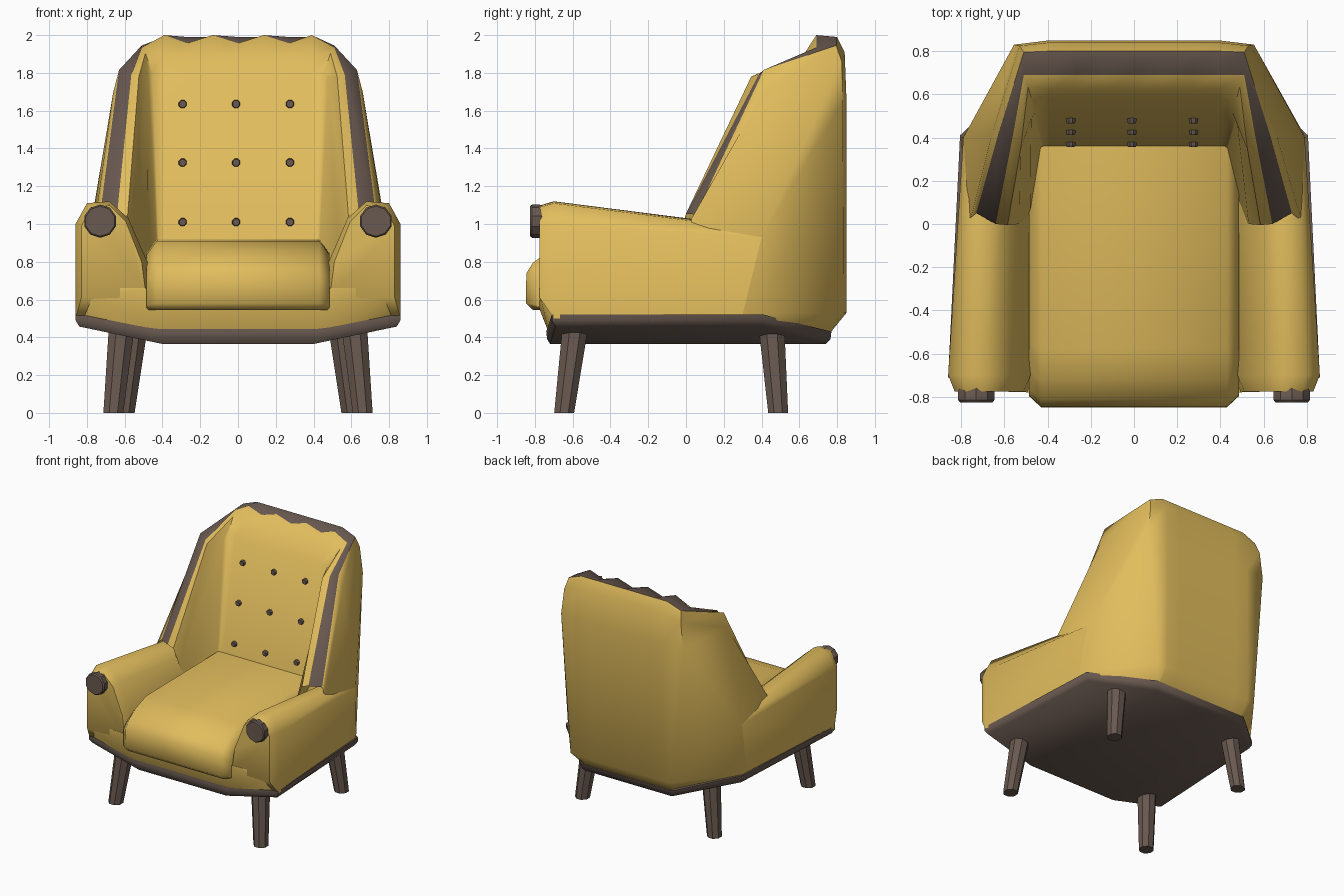
import bpy, bmesh, math
from mathutils import Vector

if "Cube" in bpy.data.objects:
    bpy.data.objects.remove(bpy.data.objects["Cube"])


def material(name, rgb):
    m = bpy.data.materials.new(name)
    m.diffuse_color = (*rgb, 1)
    m.use_nodes = True
    m.node_tree.nodes["Principled BSDF"].inputs["Base Color"].default_value = m.diffuse_color
    return m


MUSTARD = material("mustard fabric", (0.76, 0.51, 0.11))
BROWN = material("dark brown wood", (0.14, 0.10, 0.08))


def finish(name, bm, mats, angle=45, recalc=True):
    if recalc:
        bmesh.ops.recalc_face_normals(bm, faces=bm.faces)
    me = bpy.data.meshes.new(name)
    bm.to_mesh(me)
    bm.free()
    for m in mats:
        me.materials.append(m)
    ob = bpy.data.objects.new(name, me)
    bpy.context.collection.objects.link(ob)
    bpy.ops.object.select_all(action='DESELECT')
    ob.select_set(True)
    bpy.context.view_layer.objects.active = ob
    bpy.ops.object.shade_smooth_by_angle(angle=math.radians(angle))
    return ob


def loft(name, stations, mats, solid=True, accent_row=None, angle=45):
    """Skin between cross-sections; solid ones are wrapped and capped."""
    bm = bmesh.new()
    rows = [[bm.verts.new(p) for p in s] for s in stations]
    n = len(rows[0])
    for a, b in zip(rows, rows[1:]):
        for j in range(n if solid else n - 1):
            k = (j + 1) % n
            f = bm.faces.new((a[j], b[j], b[k], a[k]))
            f.material_index = int(j == accent_row)
    if solid:
        bm.faces.new(rows[0])
        bm.faces.new(rows[-1][::-1])
    return finish(name, bm, mats, angle, solid)


def hull(name, half_points, mat, angle=30):
    bm = bmesh.new()
    for x, y, z in half_points:
        bm.verts.new((x, y, z))
        bm.verts.new((-x, y, z))
    bmesh.ops.convex_hull(bm, input=bm.verts[:])
    return finish(name, bm, [mat], angle)


def ring(centre, axis, r, n):
    u = Vector((0, 0, 1)) if abs(axis.z) < 0.7 else Vector((1, 0, 0))
    a = axis.cross(u).normalized()
    b = axis.cross(a).normalized()
    return [centre + r * (a * math.cos(t) + b * math.sin(t))
            for t in [2 * math.pi * (i + 0.5) / n for i in range(n)]]


def turned(name, axis, steps, n, mat, angle=30):
    """Round part through (centre, radius) steps, rings square to the axis."""
    return loft(name, [ring(Vector(c), Vector(axis), r, n) for c, r in steps], [mat], angle=angle)


Y_AXIS, Z_AXIS = (0, 1, 0), (0, 0, 1)

# Winged back shell: sections run from the outer base, over the rim, to the inside
wing_front = [(.80, 0, .48), (.80, 0, .53), (.78, 0, .955), (.755, .03, 1.03), (.73, .05, 1.05),
              (.64, .0, 1.055), (.585, -.005, 1.04), (.53, 0, .9), (.48, 0, .7)]
wing_top = [(.79, .40, .48), (.795, .40, .53), (.79, .40, .93), (.66, .41, 1.70), (.63, .41, 1.815),
            (.565, .385, 1.79), (.525, .345, 1.78), (.475, .49, 1.78), (.425, .325, .75)]
corner = [(.40, .76, .43), (.465, .835, .53), (.555, .83, 1.65), (.53, .825, 1.86), (.51, .795, 1.945),
          (.51, .69, 1.935), (.49, .635, 1.905), (.455, .515, 1.8), (.415, .33, .75)]


def back_section(x, low):
    yz = [(.76, .42), (.85, .53), (.85, 1.65), (.84, 1.91), (.80, 1.99),
          (.69, 1.957 if low else 2.0), (.625, 1.90), (.515, 1.8), (.33, .75)]
    return [(x, y, z) for y, z in yz]


half = [wing_front, wing_top, corner,
        back_section(.39, False), back_section(.27, True), back_section(.135, False)]
mirrored = [[(-x, y, z) for x, y, z in s] for s in half[::-1]]
loft("back_shell", half + [back_section(0, True)] + mirrored, [MUSTARD, BROWN],
     solid=False, accent_row=4, angle=50)

# Arms, with chamfered fronts, and round end caps
arm_front = [(.86, .50), (.86, 1.0), (.80, 1.11), (.68, 1.12), (.58, 1.03), (.48, .80), (.45, .50)]
arm_rear = [(.79, .50), (.79, .93), (.75, .97), (.65, .98), (.57, .92), (.46, .75), (.44, .50)]
for side, s in (("right", 1), ("left", -1)):
    nose = [(s * (.67 + (x - .67) * .84), -.775, max(.61, .80 + (z - .80) * .93)) for x, z in arm_front]
    full = [(s * x, -.70, z) for x, z in arm_front]
    rear = [(s * x, .40, z) for x, z in arm_rear]
    loft(side + "_arm", [nose, full, rear], [MUSTARD], angle=65)
    turned(side + "_arm_cap", Y_AXIS, [((s * .73, -.825, 1.015), .08), ((s * .73, -.815, 1.015), .088),
                                       ((s * .73, -.775, 1.015), .088), ((s * .73, -.74, 1.015), .075)], 10, BROWN)

# Seat cushion with a rolled front
roll = [(.45, .92), (-.58, .91), (-.72, .86), (-.81, .795), (-.845, .74), (-.848, .58), (-.81, .545), (.45, .545)]


def cushion_section(x, ky, kz):
    return [(x, y * ky, .545 + (z - .545) * kz) for y, z in roll]


loft("seat_cushion", [cushion_section(-.485, .94, .80), cushion_section(-.43, 1, 1),
                      cushion_section(.43, 1, 1), cushion_section(.485, .94, .80)], [MUSTARD], angle=60)

# Front apron under the cushion
hull("front_apron", [(.85, -.70, .51), (.42, -.725, .42), (.80, -.77, .61), (.45, -.78, .56),
                     (.80, -.77, .66), (.45, -.78, .66), (.80, -.5, .62), (.42, -.5, .43)], MUSTARD, 60)

# Wooden base tray with upturned sides
hull("base_tray", [(.86, -.71, .52), (.86, -.71, .49), (.84, -.69, .457),
                   (.805, .41, .52), (.805, .41, .49), (.785, .40, .457),
                   (.42, .77, .43), (.41, .765, .39), (.39, .74, .365),
                   (.42, -.74, .43), (.42, -.735, .39), (.40, -.72, .365)], BROWN, 50)

# Tapered splayed legs
for side, s in (("right", 1), ("left", -1)):
    turned(side + "_front_leg", Z_AXIS, [((s * .66, -.645, 0), .057), ((s * .615, -.585, .46), .074)], 8, BROWN)
    turned(side + "_rear_leg", Z_AXIS, [((s * .60, .488, 0), .057), ((s * .545, .452, .46), .074)], 8, BROWN)

# Upholstery buttons on the inner back
for z in (1.01, 1.325, 1.635):
    for x in (-.293, -.01, .275):
        y = .33 + (z - .75) * .176
        turned("back_button", Y_AXIS, [((x, y - .02, z), .019), ((x, y - .013, z), .023),
                                       ((x, y + .015, z), .023)], 8, BROWN)
